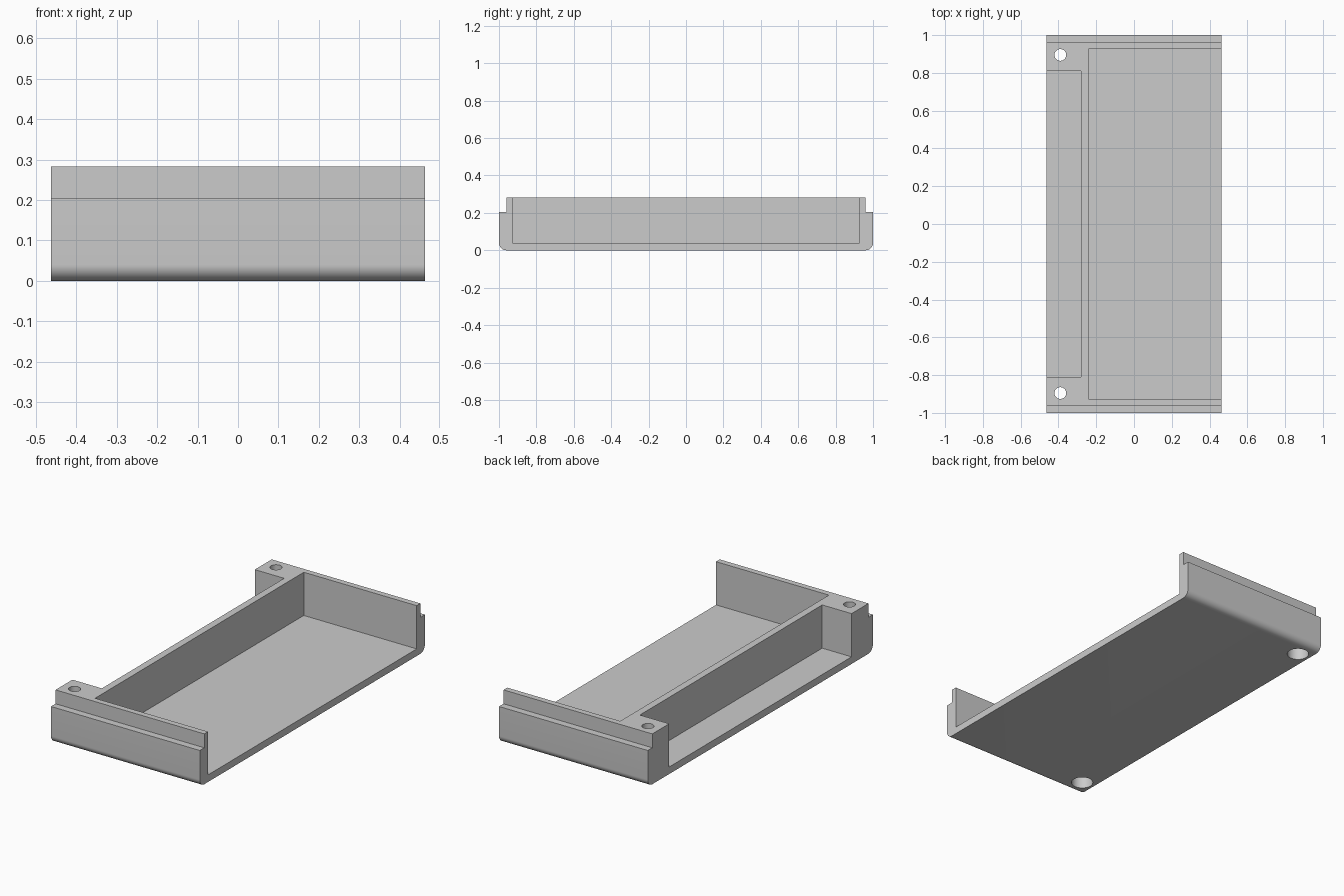
import bpy, bmesh, math
from mathutils import Matrix, Vector

cube = bpy.data.objects.get("Cube")
if cube:
    bpy.data.objects.remove(cube, do_unlink=True)

HALF_X, HEIGHT, FLOOR = 0.4625, 0.283, 0.04
RADIUS, STEP_Y, STEP_Z = 0.04, 0.96, 0.205

grey = bpy.data.materials.new("plain grey")
grey.use_nodes = True
COLOUR = (0.6, 0.6, 0.6, 1)
grey.diffuse_color = COLOUR
grey.node_tree.nodes["Principled BSDF"].inputs["Base Color"].default_value = COLOUR


def make_object(name, bm):
    bmesh.ops.recalc_face_normals(bm, faces=bm.faces)
    mesh = bpy.data.meshes.new(name)
    bm.to_mesh(mesh)
    bm.free()
    mesh.materials.append(grey)
    obj = bpy.data.objects.new(name, mesh)
    bpy.context.collection.objects.link(obj)
    return obj


def box(name, low, high):
    low, high = Vector(low), Vector(high)
    bm = bmesh.new()
    bmesh.ops.create_cube(bm, size=1, matrix=Matrix.Translation((low + high) / 2)
                          @ Matrix.Diagonal((high - low).to_4d()))
    return make_object(name, bm)


def cylinder(name, x, y, radius, low, high):
    bm = bmesh.new()
    bmesh.ops.create_cone(bm, cap_ends=True, segments=48, radius1=radius, radius2=radius,
                          depth=high - low, matrix=Matrix.Translation((x, y, (low + high) / 2)))
    return make_object(name, bm)


def cut(target, cutter):
    cutter.hide_render = True
    mod = target.modifiers.new("cut", 'BOOLEAN')
    mod.operation, mod.solver, mod.object = 'DIFFERENCE', 'EXACT', cutter
    bpy.context.view_layer.objects.active = target
    bpy.ops.object.modifier_apply(modifier=mod.name)
    bpy.data.objects.remove(cutter, do_unlink=True)


# Tray body: rounded lower edges and stepped upper lips, extruded along x
half = []
for i in range(13):
    a = math.pi / 2 * i / 12
    half.append((1 - RADIUS + RADIUS * math.sin(a), RADIUS - RADIUS * math.cos(a)))
half += [(1, STEP_Z), (STEP_Y, STEP_Z), (STEP_Y, HEIGHT)]
profile = half + [(-y, z) for y, z in reversed(half)]
bm = bmesh.new()
face = bm.faces.new([bm.verts.new((-HALF_X, y, z)) for y, z in profile])
ext = bmesh.ops.extrude_face_region(bm, geom=[face])
bmesh.ops.translate(bm, vec=(2 * HALF_X, 0, 0),
                    verts=[v for v in ext["geom"] if isinstance(v, bmesh.types.BMVert)])
tray = make_object("tray_body", bm)

# Main compartment and side recess, both open at the long edge
cut(tray, box("main_cutter", (-0.24, -0.927, FLOOR), (0.6, 0.927, 0.5)))
cut(tray, box("recess_cutter", (-0.6, -0.81, FLOOR), (-0.28, 0.81, 0.5)))

# Screw holes through the corner blocks, counterbored from below
for y in (-0.895, 0.895):
    cut(tray, cylinder("screw_cutter", -0.39, y, 0.031, -0.1, 0.5))
    cut(tray, cylinder("head_cutter", -0.39, y, 0.057, -0.1, 0.2))

bpy.ops.object.select_all(action='DESELECT')
tray.select_set(True)
bpy.context.view_layer.objects.active = tray
bpy.ops.object.shade_smooth_by_angle(angle=math.radians(30))
